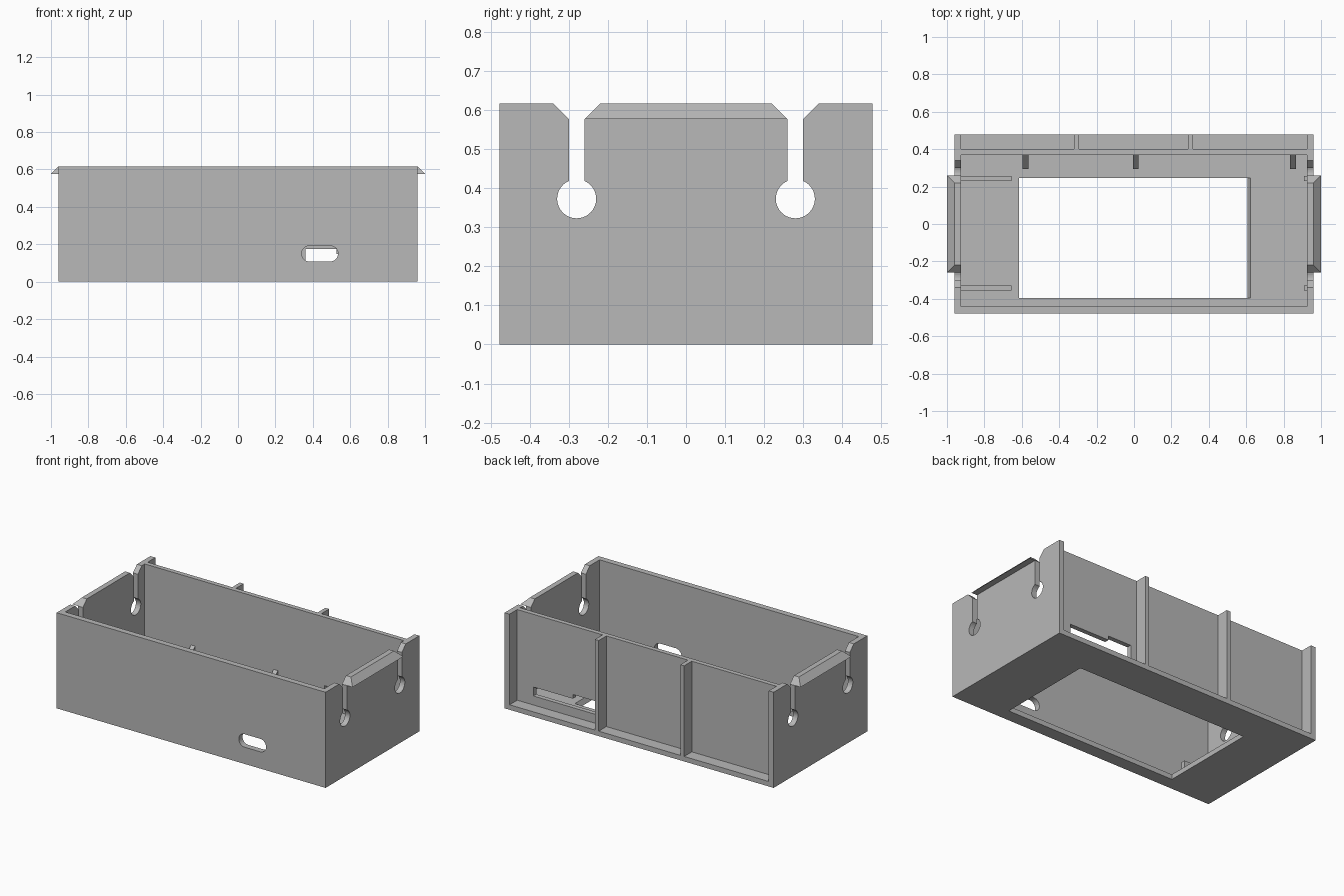
import bpy, bmesh, math
from mathutils import Vector

if "Cube" in bpy.data.objects:
    bpy.data.objects.remove(bpy.data.objects["Cube"])

grey = bpy.data.materials.new("light_grey")
grey.diffuse_color = (0.48, 0.48, 0.48, 1)
grey.use_nodes = True
grey.node_tree.nodes["Principled BSDF"].inputs["Base Color"].default_value = grey.diffuse_color

X, Y, H = 0.96, 0.478, 0.617      # outer half width, half depth, height
XI, YF = 0.925, -0.44             # inner faces of side and front walls
YB0, YB1 = 0.37, 0.40             # back wall
FLOOR = 0.032


def finish(name, bm):
    bmesh.ops.recalc_face_normals(bm, faces=bm.faces)
    mesh = bpy.data.meshes.new(name)
    bm.to_mesh(mesh)
    bm.free()
    mesh.materials.append(grey)
    ob = bpy.data.objects.new(name, mesh)
    bpy.context.collection.objects.link(ob)
    return ob


def slab(name, axis, a, b, loops):
    """Extrude an outline (first loop) with holes (other loops) along an axis."""
    place = {"x": lambda u, v, w: (w, u, v),
             "y": lambda u, v, w: (u, w, v),
             "z": lambda u, v, w: (u, v, w)}[axis]
    bm = bmesh.new()
    ends = ([], [])
    for loop in loops:
        rings = [[bm.verts.new(place(u, v, w)) for u, v in loop] for w in (a, b)]
        n = len(loop)
        for ring, edges in zip(rings, ends):
            edges += [bm.edges.new((ring[i], ring[(i + 1) % n])) for i in range(n)]
        for i in range(n):
            j = (i + 1) % n
            bm.faces.new((rings[0][i], rings[0][j], rings[1][j], rings[1][i]))
    for edges in ends:
        bmesh.ops.triangle_fill(bm, edges=edges, use_beauty=True)
    return finish(name, bm)


def rect(u0, u1, v0, v1):
    return [(u0, v0), (u1, v0), (u1, v1), (u0, v1)]


def box(name, x0, x1, y0, y1, z0, z1):
    return slab(name, "z", z0, z1, [rect(x0, x1, y0, y1)])


def arc(cu, cv, r, a0, a1, n):
    return [(cu + r * math.cos(math.radians(a0 + (a1 - a0) * i / n)),
             cv + r * math.sin(math.radians(a0 + (a1 - a0) * i / n)))
            for i in range(n + 1)]


# Floor with a large opening whose right edge is slanted
floor = slab("floor", "z", 0, FLOOR,
             [rect(-XI, XI, YF, Y), rect(-0.615, 0.622, -0.395, 0.245)])
for v in floor.data.vertices:
    if abs(v.co.x - 0.622) < 1e-4 and v.co.z < 0.001:
        v.co.x = 0.607

# Front wall with a rounded slot
slot = arc(0.493, 0.15, 0.042, -90, 90, 14) + arc(0.382, 0.15, 0.042, 90, 270, 14)
slab("front_wall", "y", -Y, YF, [rect(-X, X, 0, H), slot])

# Back wall with a stepped port opening
port = [(0.36, 0.09), (0.81, 0.09), (0.81, 0.148), (0.527, 0.148),
        (0.527, 0.175), (0.36, 0.175)]
slab("back_wall", "y", YB0, YB1, [rect(-XI, XI, FLOOR, H), port])

# Side walls with keyhole slots: chamfered mouth, narrow neck, round end
def keyhole(c):
    a = math.degrees(math.asin(0.02 / 0.05))
    return ([(c + 0.06, H), (c + 0.02, 0.577)]
            + arc(c, 0.373, 0.05, 90 - a, -270 + a, 32)
            + [(c - 0.02, 0.577), (c - 0.06, H)])


side = [(YF, 0), (Y, 0), (Y, H)] + keyhole(0.28) + keyhole(-0.28) + [(YF, H)]
for s, label in ((-1, "left"), (1, "right")):
    slab(label + "_wall", "x", s * XI, s * X, [side])
    # Sloped snap lip along the top of the side wall
    bm = bmesh.new()
    for x, y, z in ((X, 0.22, H), (1.0, 0.26, 0.577), (X, 0.26, 0.577)):
        for t in (-1, 1):
            bm.verts.new((s * x, t * y, z))
    bmesh.ops.convex_hull(bm, input=bm.verts)
    finish(label + "_snap_lip", bm)

# Ribs behind the back wall
for i, x in enumerate((-0.308, 0.302)):
    box(f"back_rib_{i + 1}", x - 0.0135, x + 0.0135, YB1, Y, FLOOR, H)

# Board support rails on the left and short stops on the right
for label, y in (("front", -0.342), ("back", 0.243)):
    box(label + "_rail", -XI, -0.655, y - 0.013, y + 0.013, FLOOR, 0.11)
    box(label + "_stop", 0.908, XI, y - 0.013, y + 0.013, FLOOR, 0.11)

# Wedge clips on the inside of the back wall
for i, x in enumerate((-0.58, 0.01, 0.85)):
    slab(f"wedge_clip_{i + 1}", "x", x - 0.015, x + 0.015,
         [[(YB0, 0.10), (YB0, 0.183), (0.293, 0.105), (0.293, 0.10)]])
